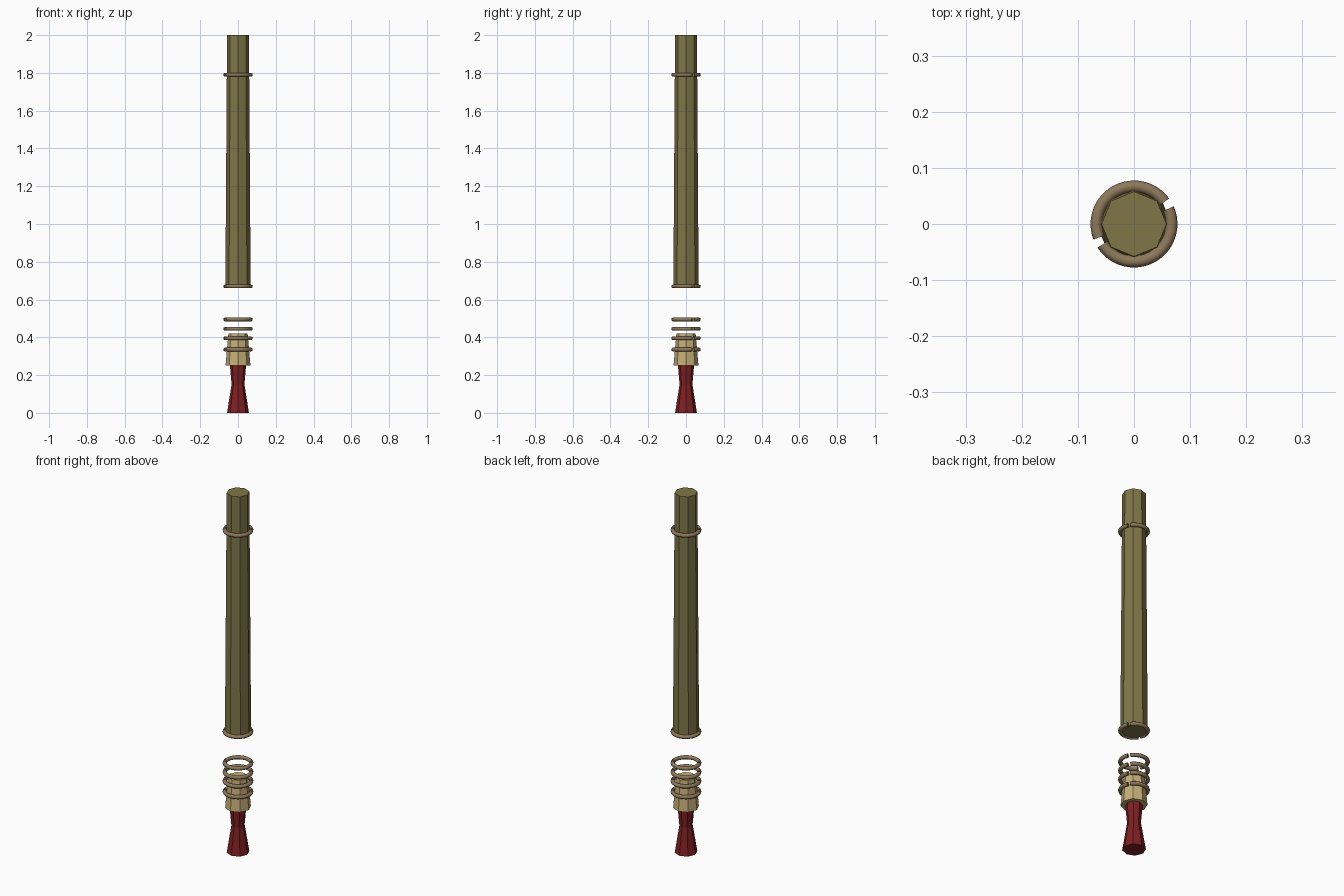
import bpy
import bmesh
from math import cos, sin, radians, tau

cube = bpy.data.objects.get("Cube")
if cube:
    bpy.data.objects.remove(cube, do_unlink=True)


def material(name, color):
    mat = bpy.data.materials.new(name)
    mat.use_nodes = True
    mat.diffuse_color = (*color, 1)
    mat.node_tree.nodes["Principled BSDF"].inputs["Base Color"].default_value = (*color, 1)
    return mat


olive = material("olive", (0.21, 0.18, 0.063))
brown = material("brown", (0.27, 0.19, 0.105))
tan = material("tan", (0.57, 0.43, 0.19))
red = material("dark_red", (0.21, 0.014, 0.016))


def loft(bm, loops):
    """Skin a list of point loops and close both ends."""
    loops = [[bm.verts.new(p) for p in loop] for loop in loops]
    for a, b in zip(loops, loops[1:]):
        n = len(a)
        for i in range(n):
            j = (i + 1) % n
            bm.faces.new((a[i], a[j], b[j], b[i]))
    bm.faces.new(loops[0][::-1])
    bm.faces.new(loops[-1])


def finish(name, bm, mat):
    bmesh.ops.recalc_face_normals(bm, faces=bm.faces)
    mesh = bpy.data.meshes.new(name)
    bm.to_mesh(mesh)
    bm.free()
    mesh.materials.append(mat)
    obj = bpy.data.objects.new(name, mesh)
    bpy.context.collection.objects.link(obj)
    return obj


def turned(name, profile, mat, sides=8):
    """Flat-sided solid from (radius, height) pairs."""
    bm = bmesh.new()
    loft(bm, [[(r * cos(tau * i / sides), r * sin(tau * i / sides), z)
               for i in range(sides)] for r, z in profile])
    return finish(name, bm, mat)


def split_ring(name, z, radius=0.067, tube=0.0105):
    """Two smooth half rings with a small gap at each joint."""
    bm = bmesh.new()
    steps, sides = 24, 10
    for start, end in ((36, 201), (213, 384)):
        loops = []
        for s in range(steps + 1):
            a = radians(start + (end - start) * s / steps)
            loop = []
            for k in range(sides):
                t = tau * k / sides
                r = radius + tube * cos(t)
                loop.append((r * cos(a), r * sin(a), z + tube * sin(t)))
            loops.append(loop)
        loft(bm, loops)
    obj = finish(name, bm, brown)
    bpy.ops.object.select_all(action="DESELECT")
    obj.select_set(True)
    bpy.context.view_layer.objects.active = obj
    bpy.ops.object.shade_smooth_by_angle(angle=radians(50))


# Long tapered shaft, flared collar and waisted tip
turned("shaft", [(0.067, 0.665), (0.058, 2.0)], olive)
turned("collar", [(0.066, 0.25), (0.051, 0.42)], tan)
turned("tip", [(0.058, 0.0), (0.034, 0.15), (0.043, 0.255)], red)

# Rings on the shaft, then the loose stack around the collar
for i, height in enumerate((1.79, 0.67)):
    split_ring(f"shaft_ring_{i + 1}", height)
for i, height in enumerate((0.495, 0.445, 0.395, 0.335)):
    split_ring(f"collar_ring_{i + 1}", height)
